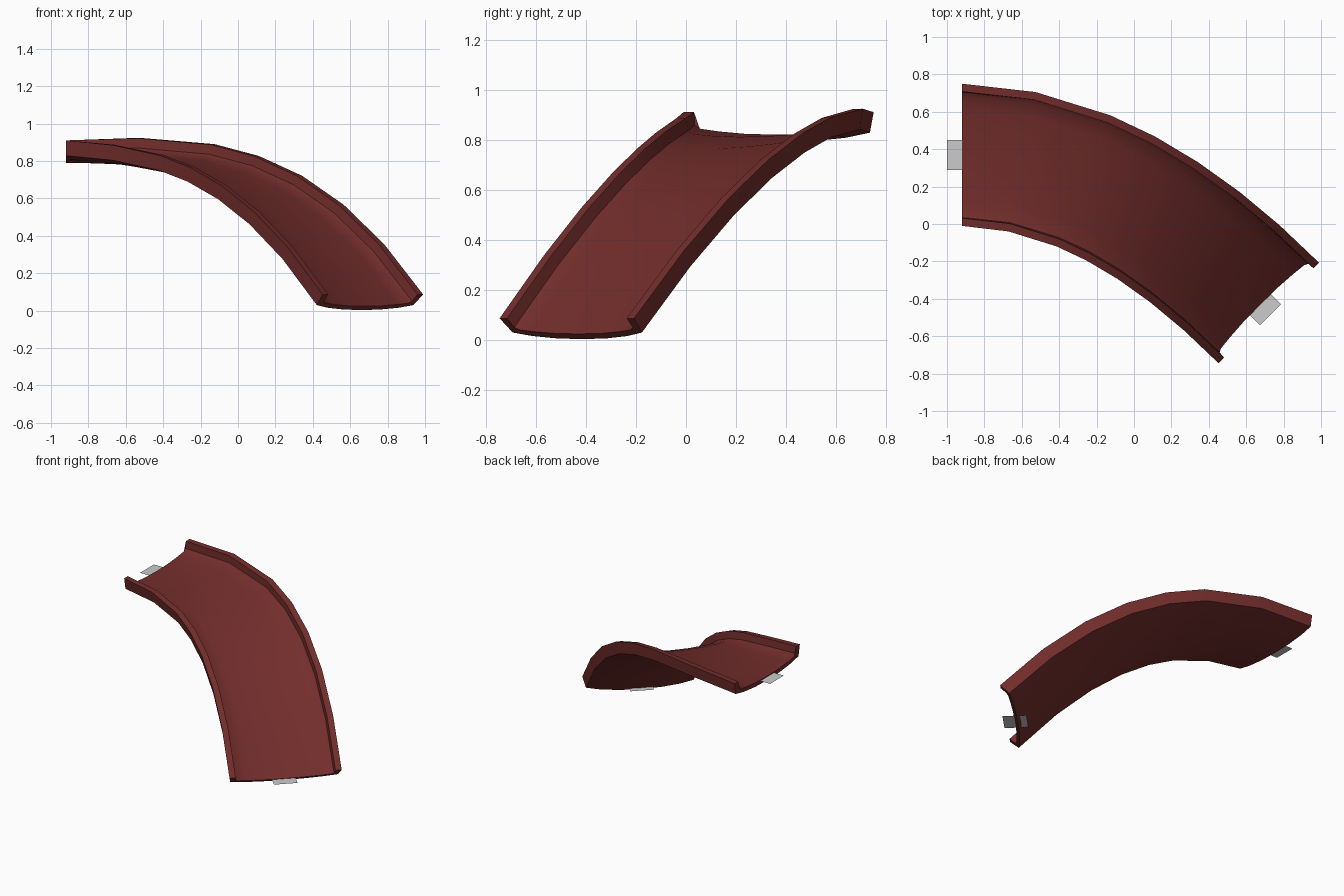
import bpy, bmesh
from math import radians, sin, pi
from mathutils import Vector, Matrix

if "Cube" in bpy.data.objects:
    bpy.data.objects.remove(bpy.data.objects["Cube"])

# Centre line of the chute underside: level start, turning 45 degrees and dropping
P = [Vector(p) for p in ((-0.92, 0.37, 0.79), (-0.39, 0.37, 0.79),
                         (0.12, 0.125, 0.80), (0.66, -0.415, 0.003))]
STEPS = (0, 0.2, 0.4, 0.52, 0.64, 0.76, 0.88, 1)

# Half cross-section (sideways, up): underside, rim, floor
UNDER = [(0, 0), (0.14, 0.004), (0.27, 0.018), (0.365, 0.038), (0.38, 0.12)]
INNER = [(0.338, 0.12), (0.335, 0.068), (0.315, 0.054), (0.24, 0.043), (0.13, 0.033), (0, 0.03)]
half = UNDER + INNER
SECTION = half + [(-x, z) for x, z in half[-2:0:-1]]


def frame(t):
    """Position, left and up directions on the path, banked in the middle."""
    u = 1 - t
    pos = P[0]*u**3 + P[1]*3*u*u*t + P[2]*3*u*t*t + P[3]*t**3
    tan = ((P[1]-P[0])*u*u + (P[2]-P[1])*2*u*t + (P[3]-P[2])*t*t).normalized()
    left = Vector((0, 0, 1)).cross(tan).normalized()
    up = tan.cross(left)
    roll = Matrix.Rotation(-radians(5)*sin(pi*t), 3, tan)
    if (roll @ left).z < left.z:
        roll = roll.transposed()
    return pos, tan, roll @ left, roll @ up


def add_object(name, bm):
    bmesh.ops.recalc_face_normals(bm, faces=bm.faces)
    mesh = bpy.data.meshes.new(name)
    bm.to_mesh(mesh)
    bm.free()
    ob = bpy.data.objects.new(name, mesh)
    bpy.context.collection.objects.link(ob)
    return ob


# Chute: section swept along the path with closed ends
bm = bmesh.new()
rings = []
for t in STEPS:
    pos, tan, left, up = frame(t)
    rings.append([bm.verts.new(pos + left*x + up*z) for x, z in SECTION])
n = len(SECTION)
for a, b in zip(rings, rings[1:]):
    for i in range(n):
        j = (i + 1) % n
        bm.faces.new((a[i], a[j], b[j], b[i]))
# End caps as strips between underside and floor
for r in (rings[0], rings[-1]):
    bm.faces.new(r)
bmesh.ops.triangulate(bm, faces=[f for f in bm.faces if len(f.verts) > 4])
chute = add_object("curved_chute", bm)
red = bpy.data.materials.new("dark_red")
red.diffuse_color = (0.17, 0.027, 0.025, 1)
red.use_nodes = True
red.node_tree.nodes["Principled BSDF"].inputs["Base Color"].default_value = red.diffuse_color
chute.data.materials.append(red)
bpy.context.view_layer.objects.active = chute
chute.select_set(True)
bpy.ops.object.shade_smooth_by_angle(angle=radians(30))

# Flat square connector tabs centred on each end
for name, t in (("upper_tab", 0), ("lower_tab", 1)):
    pos, tan, left, up = frame(t)
    c = pos + up*0.025
    fwd = Vector((tan.x, tan.y, 0)).normalized()*0.08
    side = left*0.08
    bm = bmesh.new()
    bm.faces.new([bm.verts.new(c + fwd*a + side*b)
                  for a, b in ((-1, -1), (1, -1), (1, 1), (-1, 1))])
    add_object(name, bm)
